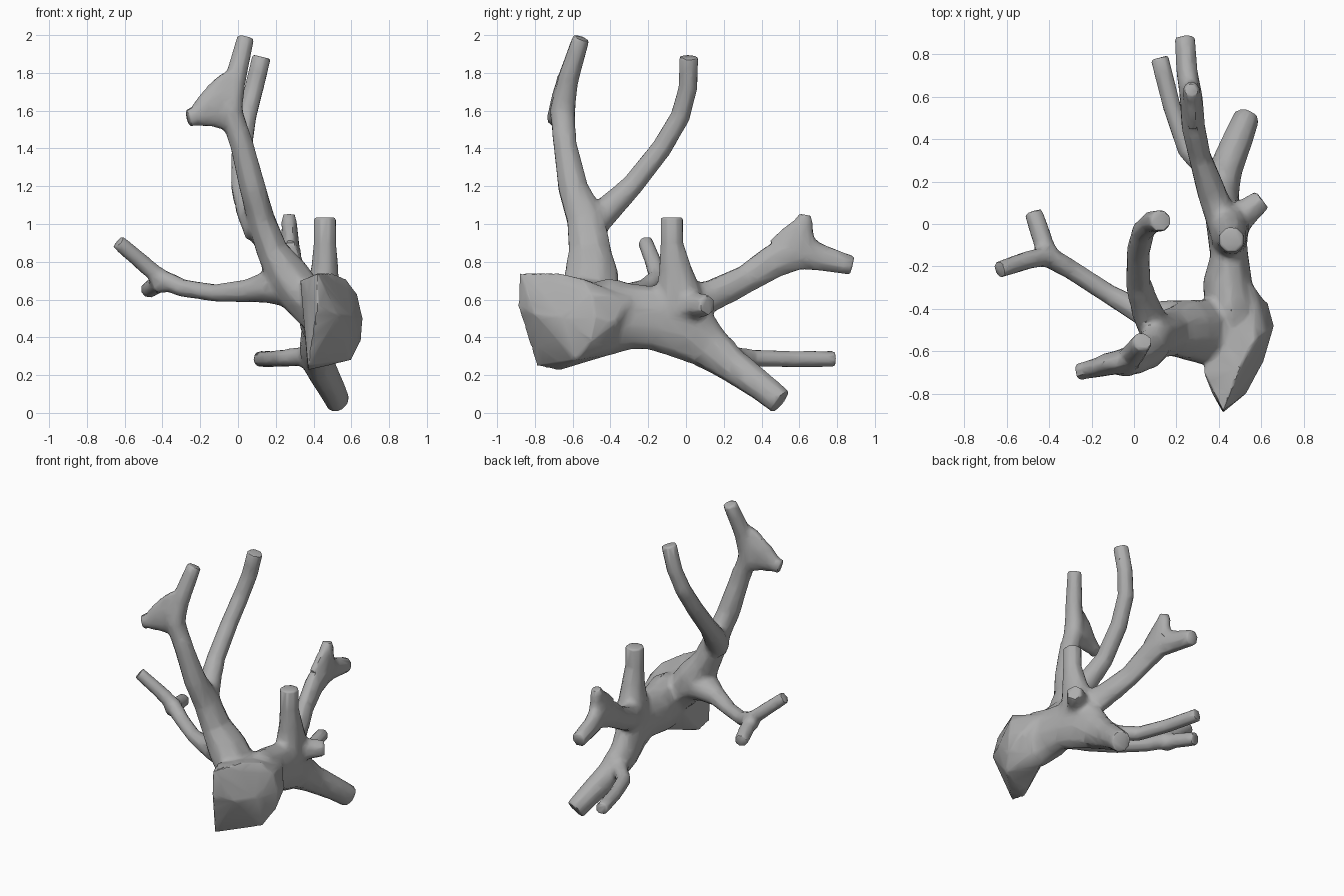
import bpy, bmesh, math
from mathutils import Vector

stone = bpy.data.materials.new("plain_grey")
stone.diffuse_color = (0.42, 0.42, 0.42, 1)
X, Y, Z = Vector((1, 0, 0)), Vector((0, 1, 0)), Vector((0, 0, 1))
parts = []


def finish(name, bm):
    bmesh.ops.recalc_face_normals(bm, faces=bm.faces[:])
    me = bpy.data.meshes.new(name)
    bm.to_mesh(me)
    bm.free()
    ob = bpy.data.objects.new(name, me)
    bpy.context.collection.objects.link(ob)
    me.materials.append(stone)
    parts.append(ob)


def limb(name, path, ref=Z, sides=8):
    """Faceted tube; each point is x, y, z, radius and optional radius along ref."""
    bm = bmesh.new()
    pts = [Vector(p[:3]) for p in path]
    rings = []
    for i, p in enumerate(path):
        t = (pts[min(i + 1, len(pts) - 1)] - pts[max(i - 1, 0)]).normalized()
        side = t.cross(ref).normalized()
        up = side.cross(t)
        ring = []
        for k in range(sides):
            a = 2 * math.pi * (k + 0.5) / sides
            ring.append(bm.verts.new(pts[i] + side * math.cos(a) * (p[3] + 0.003)
                                     + up * math.sin(a) * (p[-1] + 0.003)))
        rings.append(ring)
    for a, b in zip(rings, rings[1:]):
        for k in range(sides):
            bm.faces.new((a[k], a[k - 1], b[k - 1], b[k]))
    bm.faces.new(rings[0])
    bm.faces.new(rings[-1])
    finish(name, bm)


def hull(name, pts):
    bm = bmesh.new()
    for p in pts:
        bm.verts.new(p)
    bmesh.ops.convex_hull(bm, input=bm.verts[:])
    bmesh.ops.delete(bm, geom=[v for v in bm.verts if not v.link_faces], context='VERTS')
    finish(name, bm)


# Swollen front lobe with its ridge
hull("front_lobe", [
    (0.42, -0.88, 0.74), (0.50, -0.68, 0.74), (0.57, -0.55, 0.71), (0.63, -0.50, 0.63),
    (0.66, -0.48, 0.50), (0.65, -0.50, 0.38), (0.60, -0.58, 0.28), (0.37, -0.67, 0.225),
    (0.37, -0.79, 0.25), (0.42, -0.89, 0.57), (0.53, -0.80, 0.52), (0.61, -0.65, 0.50),
    (0.63, -0.37, 0.48), (0.55, -0.38, 0.35), (0.47, -0.39, 0.31), (0.35, -0.45, 0.46),
    (0.33, -0.70, 0.70), (0.37, -0.80, 0.62), (0.56, -0.28, 0.60), (0.34, -0.40, 0.66)])

# Core running backwards, ending in the low branch
limb("core", [
    (0.48, -0.55, 0.49, 0.10, 0.18), (0.46, -0.40, 0.51, 0.12, 0.20),
    (0.44, -0.28, 0.51, 0.12, 0.175), (0.45, -0.15, 0.50, 0.09, 0.17),
    (0.43, 0.00, 0.46, 0.09, 0.18), (0.41, 0.12, 0.35, 0.085, 0.12),
    (0.43, 0.25, 0.25, 0.08, 0.09), (0.49, 0.40, 0.14, 0.07, 0.075),
    (0.53, 0.50, 0.06, 0.06, 0.07)], sides=10)
limb("low_side_branch", [
    (0.42, 0.14, 0.30, 0.06), (0.35, 0.25, 0.30, 0.055), (0.25, 0.35, 0.29, 0.044),
    (0.18, 0.55, 0.285, 0.042), (0.12, 0.785, 0.285, 0.042)])

# Tall trunk, its webbed elbow and its rear fork
limb("tall_trunk", [
    (0.42, -0.52, 0.54, 0.12, 0.15), (0.34, -0.51, 0.62, 0.12, 0.16),
    (0.26, -0.50, 0.73, 0.12, 0.15), (0.18, -0.51, 0.86, 0.085, 0.115),
    (0.12, -0.53, 1.03, 0.075, 0.105), (0.075, -0.60, 1.20, 0.07, 0.08),
    (0.02, -0.64, 1.42, 0.062), (-0.04, -0.655, 1.60, 0.065, 0.07),
    (-0.01, -0.62, 1.78, 0.055), (0.04, -0.555, 1.985, 0.045)], ref=Y)
limb("trunk_elbow", [
    (0.00, -0.63, 1.64, 0.045, 0.20), (-0.06, -0.65, 1.63, 0.055, 0.175),
    (-0.12, -0.66, 1.62, 0.055, 0.13), (-0.18, -0.68, 1.59, 0.045, 0.085),
    (-0.23, -0.69, 1.57, 0.04, 0.05), (-0.265, -0.70, 1.56, 0.04, 0.045)])
limb("rear_fork", [
    (0.11, -0.52, 0.96, 0.08), (0.06, -0.41, 1.08, 0.075), (0.02, -0.28, 1.21, 0.058),
    (0.02, -0.13, 1.40, 0.054), (0.045, -0.03, 1.57, 0.052), (0.085, 0.01, 1.72, 0.05),
    (0.125, 0.015, 1.885, 0.05)], ref=X)

# Left branch with two tips
limb("left_branch", [
    (0.30, -0.48, 0.64, 0.11, 0.09), (0.16, -0.46, 0.67, 0.11, 0.09),
    (0.04, -0.42, 0.645, 0.06), (-0.12, -0.33, 0.635, 0.045), (-0.29, -0.22, 0.66, 0.045),
    (-0.41, -0.15, 0.71, 0.055), (-0.50, -0.17, 0.79, 0.042), (-0.635, -0.215, 0.905, 0.038)])
limb("left_branch_tip", [
    (-0.40, -0.18, 0.69, 0.06), (-0.43, -0.08, 0.68, 0.047), (-0.475, 0.055, 0.65, 0.042)])

# Upright stub and small side stub
limb("upright_stub", [
    (0.45, -0.05, 0.52, 0.09, 0.12), (0.45, -0.04, 0.66, 0.09, 0.12),
    (0.46, -0.06, 0.78, 0.072, 0.085), (0.46, -0.075, 0.90, 0.06), (0.46, -0.075, 1.035, 0.06)], ref=Y)
limb("side_stub", [
    (0.44, -0.03, 0.56, 0.09, 0.10), (0.52, 0.05, 0.57, 0.075), (0.605, 0.115, 0.57, 0.052)], sides=6)

# Rear raised branch with knob and tip
limb("rear_branch", [
    (0.43, -0.02, 0.58, 0.08, 0.11), (0.37, 0.14, 0.62, 0.07, 0.085),
    (0.31, 0.32, 0.71, 0.052, 0.075), (0.28, 0.46, 0.80, 0.055, 0.09),
    (0.27, 0.60, 0.87, 0.055, 0.115), (0.25, 0.72, 0.82, 0.05, 0.07),
    (0.24, 0.88, 0.78, 0.048, 0.05)])
limb("rear_knob", [
    (0.28, 0.55, 0.85, 0.045, 0.13), (0.275, 0.60, 0.94, 0.045, 0.095),
    (0.27, 0.625, 1.01, 0.04, 0.05), (0.27, 0.63, 1.05, 0.03)], ref=Y)

# Fuse the parts into one continuous surface
for ob in parts:
    ob.select_set(True)
bpy.context.view_layer.objects.active = parts[0]
bpy.ops.object.join()
form = bpy.context.view_layer.objects.active
form.name = "branching_form"
mod = form.modifiers.new("fuse", 'REMESH')
mod.mode, mod.voxel_size = 'VOXEL', 0.010
bpy.ops.object.modifier_apply(modifier="fuse")

# Fillet the joints: x, y, z, reach
joints = [Vector(j) for j in (
    (0.25, -0.46, 0.66, 0.22), (0.10, -0.46, 1.08, 0.17), (-0.05, -0.65, 1.62, 0.16),
    (-0.42, -0.14, 0.70, 0.09), (0.45, -0.05, 0.62, 0.18), (0.41, 0.12, 0.50, 0.16),
    (0.37, 0.25, 0.28, 0.11), (0.27, 0.62, 0.90, 0.11), (0.44, -0.30, 0.50, 0.20))]
bm = bmesh.new()
bm.from_mesh(form.data)
near = [v for v in bm.verts if any((v.co - j.to_3d()).length < j.w for j in joints)]
for verts, times in ((near, 20), (bm.verts[:], 2)):
    for _ in range(times):
        bmesh.ops.smooth_vert(bm, verts=verts, factor=0.5,
                              use_axis_x=True, use_axis_y=True, use_axis_z=True)
bm.to_mesh(form.data)
bm.free()
mod = form.modifiers.new("facet", 'DECIMATE')
mod.ratio = 0.06
bpy.ops.object.modifier_apply(modifier="facet")
form.data.materials.clear()
form.data.materials.append(stone)
bpy.ops.object.shade_smooth_by_angle(angle=math.radians(40))
